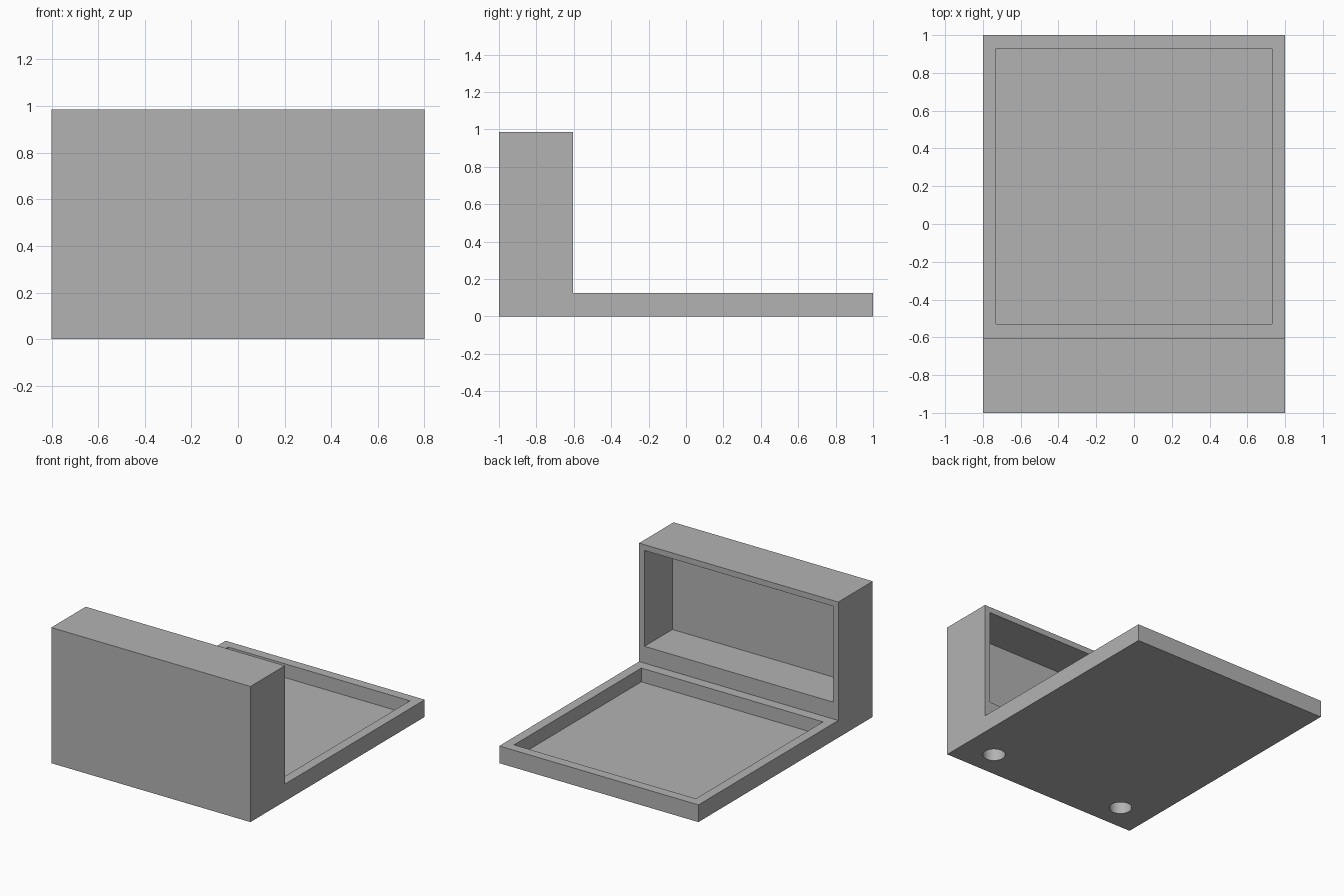
import bpy
import bmesh
import math

old = bpy.data.objects.get("Cube")
if old:
    bpy.data.objects.remove(old, do_unlink=True)

grey = bpy.data.materials.new("plain grey")
grey.use_nodes = True
colour = (0.45, 0.45, 0.45, 1)
grey.diffuse_color = colour
grey.node_tree.nodes["Principled BSDF"].inputs["Base Color"].default_value = colour

HALF_W, HEIGHT, RIM_Z, WALL_Y = 0.8, 0.985, 0.125, -0.605


def add_box(name, low, high):
    centre = [(a + b) / 2 for a, b in zip(low, high)]
    bpy.ops.mesh.primitive_cube_add(size=1, location=centre)
    box = bpy.context.object
    box.name = name
    box.scale = [b - a for a, b in zip(low, high)]
    return box


def add_hole(name, x):
    bottom, top = -0.1, 0.17
    bpy.ops.mesh.primitive_cylinder_add(
        vertices=48, radius=0.076, depth=top - bottom,
        location=(x, -0.803, (top + bottom) / 2))
    bpy.context.object.name = name
    return bpy.context.object


# L-shaped body: upright wall and flat tray, extruded across the width
bm = bmesh.new()
profile = [(-1, 0), (1, 0), (1, RIM_Z), (WALL_Y, RIM_Z), (WALL_Y, HEIGHT), (-1, HEIGHT)]
side = bm.faces.new([bm.verts.new((-HALF_W, y, z)) for y, z in profile])
extruded = bmesh.ops.extrude_face_region(bm, geom=[side])
moved = [v for v in extruded["geom"] if isinstance(v, bmesh.types.BMVert)]
bmesh.ops.translate(bm, verts=moved, vec=(2 * HALF_W, 0, 0))
bmesh.ops.recalc_face_normals(bm, faces=bm.faces)
mesh = bpy.data.meshes.new("case_body")
bm.to_mesh(mesh)
bm.free()
body = bpy.data.objects.new("case_body", mesh)
bpy.context.collection.objects.link(body)
mesh.materials.append(grey)

# Tray pocket, wall pocket and two blind holes underneath
cutters = [
    add_box("tray_pocket", (-0.73, -0.53, 0.025), (0.73, 0.93, 0.3)),
    add_box("wall_pocket", (-0.757, -0.925, 0.247), (0.757, -0.4, 0.943)),
    add_hole("left_hole", 0.555),
    add_hole("right_hole", -0.555),
]
for cutter in cutters:
    cutter.hide_render = True
    cut = body.modifiers.new(cutter.name, "BOOLEAN")
    cut.operation = "DIFFERENCE"
    cut.solver = "EXACT"
    cut.object = cutter

bpy.ops.object.select_all(action="DESELECT")
body.select_set(True)
bpy.context.view_layer.objects.active = body
for name in [m.name for m in body.modifiers]:
    bpy.ops.object.modifier_apply(modifier=name)
for cutter in cutters:
    bpy.data.objects.remove(cutter, do_unlink=True)
for face in body.data.polygons:
    face.material_index = 0
bpy.ops.object.shade_smooth_by_angle(angle=math.radians(30))
